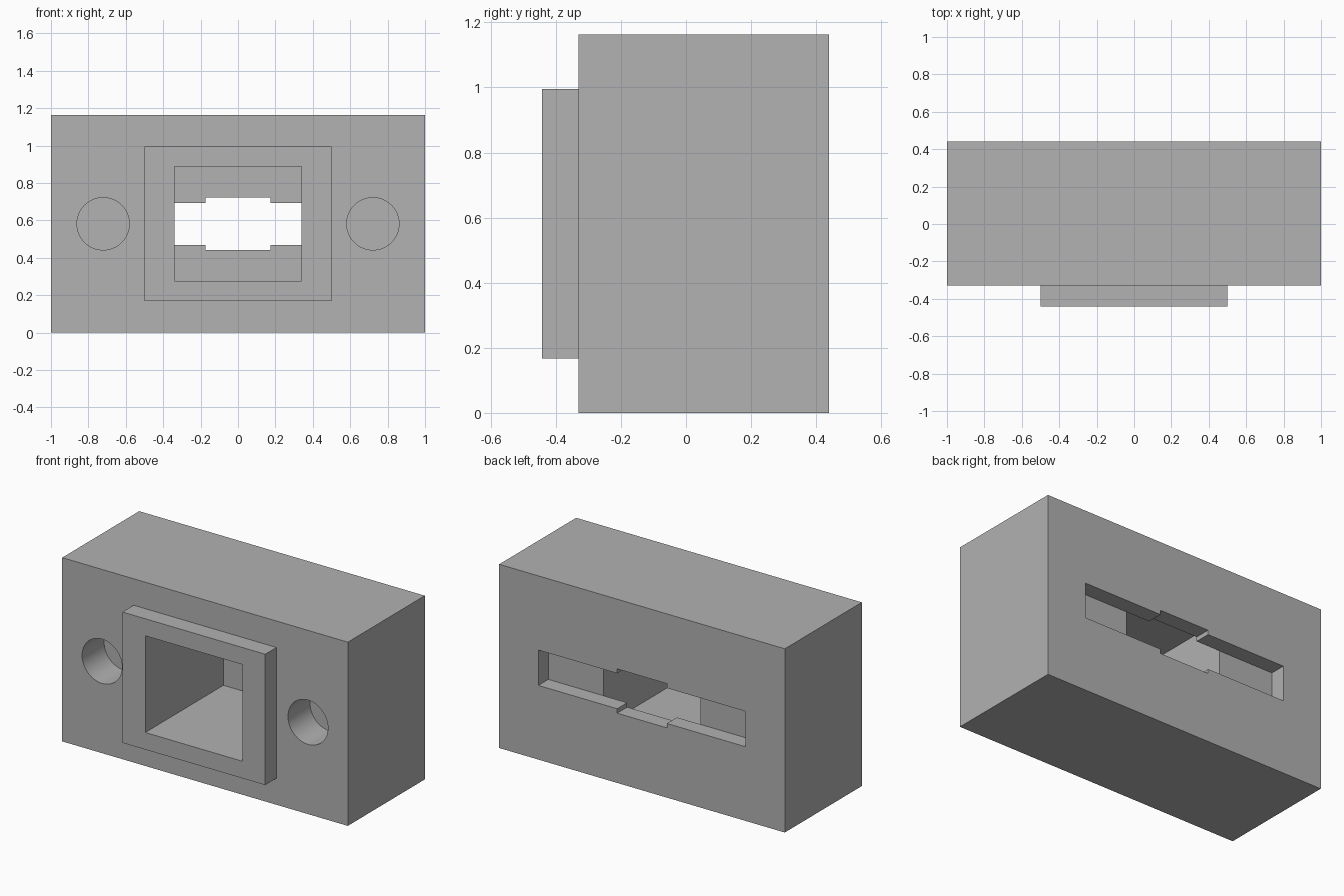
import bpy
import math

cube = bpy.data.objects.get("Cube")
if cube:
    bpy.data.objects.remove(cube, do_unlink=True)

# Single grey material
grey = bpy.data.materials.new("plain_grey")
grey.use_nodes = True
colour = (0.445, 0.445, 0.445, 1)
grey.diffuse_color = colour
grey.node_tree.nodes["Principled BSDF"].inputs["Base Color"].default_value = colour


def box(name, half_x, y0, y1, z0, z1):
    """Box centred on x, spanning the given y and z ranges."""
    bpy.ops.mesh.primitive_cube_add(size=1, location=(0, (y0 + y1) / 2, (z0 + z1) / 2))
    ob = bpy.context.object
    ob.name = name
    ob.scale = (2 * half_x, y1 - y0, z1 - z0)
    bpy.ops.object.transform_apply(location=True, rotation=True, scale=True)
    ob.data.materials.append(grey)
    return ob


def hole(name, x, z, radius, y0, y1):
    """Round cutter running along y."""
    bpy.ops.mesh.primitive_cylinder_add(vertices=64, radius=radius, depth=y1 - y0,
                                        location=(x, (y0 + y1) / 2, z),
                                        rotation=(math.pi / 2, 0, 0))
    ob = bpy.context.object
    ob.name = name
    bpy.ops.object.transform_apply(location=True, rotation=True, scale=True)
    ob.data.materials.append(grey)
    return ob


def combine(target, tool, operation):
    """Apply a boolean and discard the tool."""
    mod = target.modifiers.new(tool.name, 'BOOLEAN')
    mod.operation = operation
    mod.solver = 'EXACT'
    mod.object = tool
    bpy.ops.object.select_all(action='DESELECT')
    bpy.context.view_layer.objects.active = target
    target.select_set(True)
    bpy.ops.object.modifier_apply(modifier=mod.name)
    bpy.data.objects.remove(tool, do_unlink=True)


FRONT, BACK, HEIGHT = -0.33, 0.44, 1.163
MID = HEIGHT / 2
SLOT_FLOOR = 0.34

# Main block with raised front collar
body = box("connector_housing", 1, FRONT, BACK, 0, HEIGHT)
combine(body, box("collar", 0.5, -0.442, FRONT + 0.05, MID - 0.414, MID + 0.414), 'UNION')

# Deep front pocket, then the wide back slot and its taller middle notch
combine(body, box("pocket", 0.34, -0.6, SLOT_FLOOR, MID - 0.306, MID + 0.306), 'DIFFERENCE')
combine(body, box("slot", 0.726, SLOT_FLOOR, 0.6, MID - 0.112, MID + 0.112), 'DIFFERENCE')
combine(body, box("notch", 0.174, 0.2, 0.6, MID - 0.14, MID + 0.14), 'DIFFERENCE')

# Blind round holes on each side of the collar
for side in (-1, 1):
    combine(body, hole("round_hole", side * 0.721, MID, 0.14, -0.5, FRONT + 0.22), 'DIFFERENCE')

bpy.ops.object.shade_smooth_by_angle(angle=math.radians(30))
